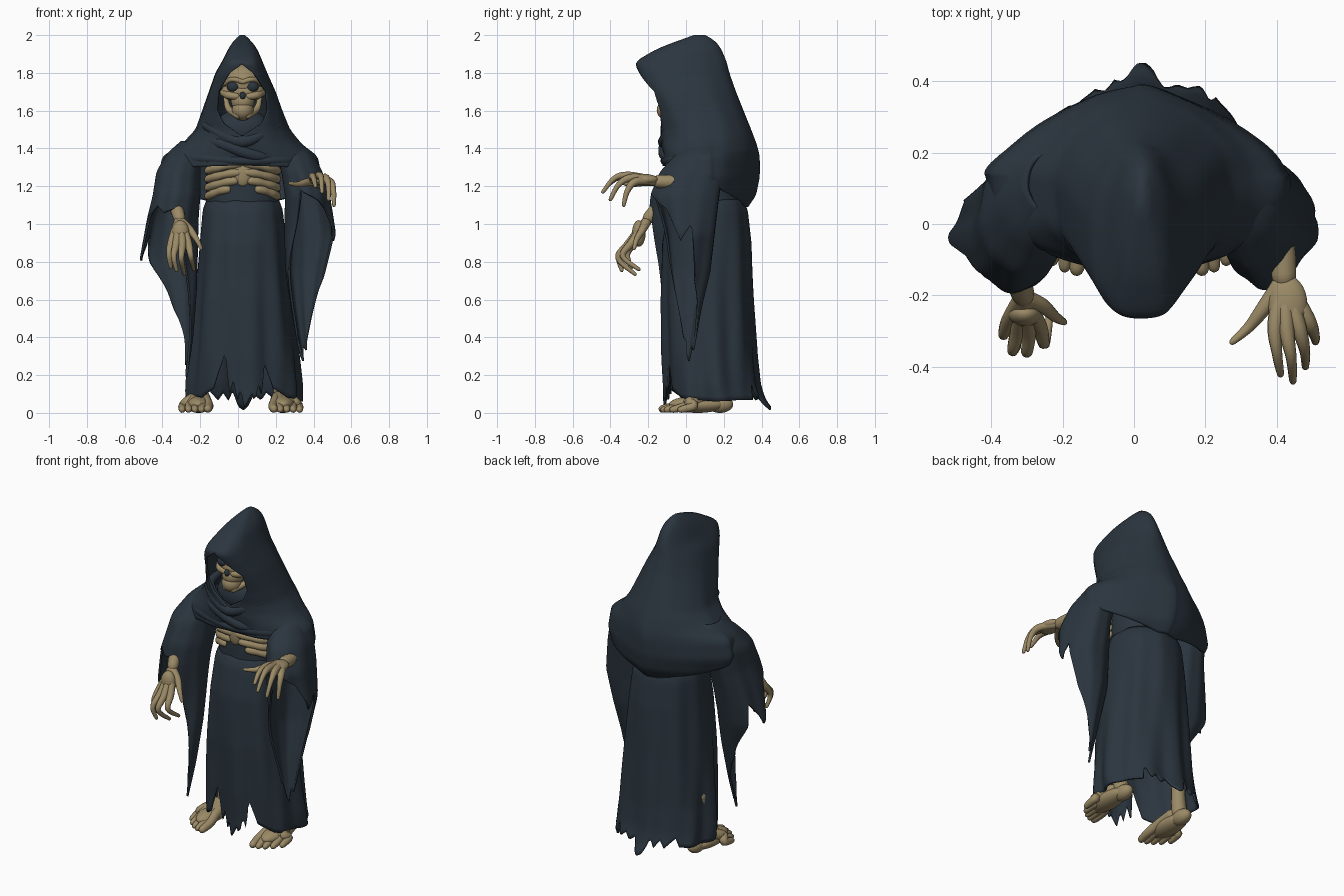
import bpy, bmesh, math
from mathutils import Vector


def material(name, rgb):
    m = bpy.data.materials.new(name)
    m.diffuse_color = (*rgb, 1)
    return m


CLOTH = material("dark slate cloth", (0.024, 0.036, 0.049))
BONE = material("old bone", (0.33, 0.255, 0.135))


def lin(tab, k):
    """Linear lookup; rows are (key, values...), keys ascending."""
    if k <= tab[0][0]:
        return tab[0][1:]
    for a, b in zip(tab, tab[1:]):
        if k <= b[0]:
            f = (k - a[0]) / (b[0] - a[0])
            return [p + (q - p) * f for p, q in zip(a[1:], b[1:])]
    return tab[-1][1:]


def soft(tab, k, d=0.018):
    d = min(d, max(0.0, tab[-1][0] - k) + 0.003)
    vals = [lin(tab, k + i * d) for i in (-1, -0.5, 0, 0.5, 1)]
    return [sum(v) / 5 for v in zip(*vals)]


def power(v, e):
    return math.copysign(abs(v) ** e, v)


def drape(name, tab, hem, top, cols=120, rows=44, amp=0.0, folds=9, front=lambda z: 2.2,
          back=lambda z: 2.0, opening=None, thick=0.012, cap=False):
    """Hanging cloth: outline table (z, x0, x1, y0, y1), hem table (degrees, z)."""
    tab, hem = sorted(tab), sorted(hem)
    bm = bmesh.new()
    grid = []
    for r in range(rows + 1):
        row = []
        for c in range(cols + 1):
            u = c / cols
            low = lin(hem, -90 + 360 * u)[0]
            t = r / rows
            z = top + (low - top) * t
            x0, x1, y0, y1 = soft(tab, z)
            rx, ry, p = (x1 - x0) / 2, (y1 - y0) / 2, front(z)
            a = 0
            if opening:
                w = min(max(lin(opening, z)[0], 0), rx * 0.98)
                a = math.asin((w / rx) ** (p / 2))
            th = -math.pi / 2 + a + (2 * math.pi - 2 * a) * u
            e = 2 / (p if math.sin(th) < 0 else back(z))
            k = 1 + amp * (0.25 + t) * (math.sin(folds * th + 2.5 * z) + 0.6 * math.sin((folds + 4) * th - 3 * z + 1))
            row.append(bm.verts.new(((x0 + x1) / 2 + rx * k * power(math.cos(th), e),
                                     (y0 + y1) / 2 + ry * k * power(math.sin(th), e), z)))
        grid.append(row)
    for r in range(rows):
        for c in range(cols):
            bm.faces.new((grid[r][c], grid[r + 1][c], grid[r + 1][c + 1], grid[r][c + 1]))
    if cap:
        bm.faces.new(grid[0][:-1])
    bmesh.ops.remove_doubles(bm, verts=bm.verts, dist=0.0008)
    bmesh.ops.recalc_face_normals(bm, faces=bm.faces)
    ob = finish(name, bm, CLOTH)
    m = ob.modifiers.new("cloth thickness", "SOLIDIFY")
    m.thickness, m.offset = thick, -1
    return ob


def finish(name, bm, mat):
    me = bpy.data.meshes.new(name)
    bm.to_mesh(me)
    bm.free()
    me.materials.append(mat)
    for p in me.polygons:
        p.use_smooth = True
    ob = bpy.data.objects.new(name, me)
    bpy.context.collection.objects.link(ob)
    return ob


def ball(name, loc, size, mat):
    bm = bmesh.new()
    bmesh.ops.create_uvsphere(bm, u_segments=28, v_segments=18, radius=1)
    bmesh.ops.scale(bm, vec=size, verts=bm.verts)
    bmesh.ops.translate(bm, vec=loc, verts=bm.verts)
    return finish(name, bm, mat)


def tube(name, pts, radii, mat, steps=6, sides=12):
    """Rounded limb swept through pts with one radius per point."""
    P = [Vector(p) for p in pts]
    path = []
    for i in range(len(P) - 1):
        a, b, c, d = P[max(i - 1, 0)], P[i], P[i + 1], P[min(i + 2, len(P) - 1)]
        for s in range(steps + (i == len(P) - 2)):
            t = s / steps
            q = 0.5 * (2 * b + (c - a) * t + (2 * a - 5 * b + 4 * c - d) * t * t + (3 * b - a - 3 * c + d) * t ** 3)
            path.append((q, radii[i] + (radii[i + 1] - radii[i]) * t))
    d0, d1 = (path[0][0] - path[1][0]).normalized(), (path[-1][0] - path[-2][0]).normalized()
    for f, k in ((0.6, 0.75), (0.9, 0.35)):
        path.insert(0, (P[0] + d0 * radii[0] * f, radii[0] * k))
        path.append((P[-1] + d1 * radii[-1] * f, radii[-1] * k))
    bm = bmesh.new()
    rings, n = [], None
    for i, (q, r) in enumerate(path):
        t = (path[min(i + 1, len(path) - 1)][0] - path[max(i - 1, 0)][0]).normalized()
        n = t.orthogonal().normalized() if n is None else (n - t * n.dot(t)).normalized()
        b = t.cross(n)
        rings.append([bm.verts.new(q + r * (n * math.cos(2 * math.pi * j / sides) + b * math.sin(2 * math.pi * j / sides)))
                      for j in range(sides)])
    for A, B in zip(rings, rings[1:]):
        for j in range(sides):
            bm.faces.new((A[j], A[(j + 1) % sides], B[(j + 1) % sides], B[j]))
    bm.faces.new(rings[0][::-1])
    bm.faces.new(rings[-1])
    bmesh.ops.recalc_face_normals(bm, faces=bm.faces)
    return finish(name, bm, mat)


# Hood flowing into the shoulder cape
drape("hood_and_cape",
      [(2.0, .01, .035, .045, .1), (1.975, -.02, .065, -.03, .15), (1.93, -.05, .1, -.15, .185),
       (1.86, -.085, .13, -.27, .215), (1.8, -.12, .155, -.255, .23), (1.7, -.155, .2, -.205, .265),
       (1.6, -.19, .235, -.155, .305), (1.5, -.225, .275, -.135, .345), (1.42, -.3, .34, -.135, .375),
       (1.36, -.4, .42, -.125, .39), (1.25, -.42, .44, -.12, .39), (1.15, -.37, .41, -.1, .37),
       (1.08, -.24, .29, -.05, .32)],
      [(-90, 1.31), (-45, 1.3), (0, 1.22), (45, 1.13), (70, 1.09), (110, 1.09), (135, 1.13), (180, 1.22),
       (225, 1.3), (270, 1.31)],
      2.0, rows=60, amp=.008, folds=8, front=lambda z: 2.2 + min(max((z - 1.45) * 5, 0), .8),
      back=lambda z: 1.4 + min(max((z - 1.36) * 4, 0), .5),
      opening=[(1.465, 0), (1.53, .1), (1.6, .135), (1.7, .13), (1.8, .06), (1.845, 0)], cap=True)
# Rolled folds of the cowl and the cloth under the chin
tube("cowl_fold_upper", [(-.165, .1, 1.56), (-.16, -.05, 1.52), (.02, -.115, 1.435), (.2, -.05, 1.52), (.215, .1, 1.56)],
     [.015, .03, .034, .03, .015], CLOTH)
tube("cowl_fold_cross", [(-.22, 0, 1.46), (-.09, -.1, 1.425), (.1, -.105, 1.36), (.3, 0, 1.35)],
     [.015, .032, .032, .02], CLOTH)
tube("cowl_fold_lower", [(-.34, .06, 1.34), (-.22, -.06, 1.35), (.02, -.11, 1.335), (.25, -.06, 1.34), (.36, .06, 1.34)],
     [.02, .03, .025, .03, .02], CLOTH)
ball("neck_cloth", (.022, .0, 1.5), (.15, .1, .11), CLOTH)
# Inner body and ragged skirt
drape("torso", [(1.0, -.17, .22, -.07, .3), (1.3, -.17, .22, -.06, .3), (1.5, -.1, .15, -.03, .25)],
      [(-90, 1.0), (270, 1.0)], 1.5, cols=48, rows=12)
drape("skirt",
      [(1.13, -.165, .215, -.06, .3), (1.08, -.185, .235, -.09, .325), (.9, -.2, .255, -.125, .345),
       (.6, -.225, .285, -.13, .355), (.3, -.25, .315, -.12, .37), (.15, -.265, .33, -.11, .385),
       (.07, -.265, .33, -.11, .41), (.02, -.265, .33, -.11, .45)],
      [(-90, .03), (-84, .1), (-81, .06), (-77, .16), (-74, .1), (-69, .27), (-60, .13), (-40, .08), (0, .06),
       (30, .07), (50, .07), (55, .16), (61, .08), (68, .11), (73, .07), (80, .1), (86, .04), (90, .02), (95, .04),
       (101, .12), (106, .07), (112, .11), (118, .07), (130, .13), (136, .08), (180, .07), (220, .08), (240, .13),
       (251, .32), (256, .1), (260, .17), (264, .07), (267, .13), (270, .03)],
      1.13, cols=180, amp=.03, folds=8, back=lambda z: 2.1)

# Sleeves with long torn tails
drape("sleeve_left",
      [(1.44, -.3, -.17, .04, .2), (1.38, -.37, -.19, -.04, .21), (1.28, -.43, -.2, -.13, .2),
       (1.15, -.45, -.2, -.18, .17), (1.03, -.48, -.21, -.19, .14), (.8, -.525, -.215, -.165, .09),
       (.65, -.45, -.22, -.16, .05), (.4, -.38, -.24, -.16, -.02), (.18, -.34, -.27, -.16, -.08)],
      [(-90, 1.08), (-70, 1.0), (-50, .7), (-30, .42), (-15, .3), (5, .2), (20, .19), (30, .28), (40, .25), (55, .35),
       (75, .45), (100, .55), (125, .75), (145, .95), (168, .86), (178, .8), (188, .84), (200, 1.04), (225, 1.1),
       (245, 1.06), (270, 1.08)],
      1.44, amp=.03, folds=5)
drape("sleeve_right",
      [(1.44, .19, .31, .04, .2), (1.38, .2, .39, -.04, .21), (1.28, .23, .445, -.13, .2),
       (1.15, .25, .485, -.18, .18), (.95, .245, .515, -.14, .155), (.75, .25, .47, -.12, .13),
       (.55, .28, .43, -.1, .08), (.27, .33, .4, -.07, .03)],
      [(-90, 1.16), (-60, 1.12), (-40, 1.08), (-22, .98), (-12, .91), (-4, .95), (8, 1.0), (22, .72), (45, .6),
       (70, .45), (95, .33), (115, .35), (130, .27), (150, .3), (165, .38), (180, .4), (195, .52), (210, .66),
       (230, .9), (242, 1.02), (255, 1.18), (270, 1.16)],
      1.44, amp=.03, folds=5)

# Skull
CX = .025
ball("cranium", (CX, -.02, 1.745), (.112, .115, .105), BONE)
ball("face", (CX, -.055, 1.7), (.116, .08, .055), BONE)
ball("upper_jaw", (CX, -.085, 1.65), (.062, .065, .06), BONE)
ball("lower_jaw", (CX, -.095, 1.603), (.058, .06, .055), BONE)
ball("nose_hole", (CX, -.144, 1.68), (.016, .014, .02), CLOTH)
for s, side in ((-1, "left"), (1, "right")):
    tube("cheekbone_" + side, [(CX + s * .03, -.125, 1.675), (CX + s * .075, -.11, 1.682), (CX + s * .105, -.06, 1.695)],
         [.018, .021, .018], BONE)
    tube("jaw_branch_" + side, [(CX + s * .09, -.03, 1.67), (CX + s * .075, -.06, 1.61), (CX + s * .025, -.12, 1.575)],
         [.012, .017, .02], BONE)
    ball("eye_socket_" + side, (CX + s * .052, -.117, 1.727), (.032, .022, .028), CLOTH)
    tube("brow_" + side, [(CX, -.132, 1.752), (CX + s * .055, -.126, 1.766), (CX + s * .1, -.08, 1.74)],
         [.013, .014, .012], BONE)

# Rib cage
ball("breastbone", (CX, -.062, 1.27), (.045, .02, .07), BONE)
for s, side in ((-1, "left"), (1, "right")):
    for i in range(4):
        z, inner = 1.318 - .045 * i, .01 + .008 * i * i
        pts = []
        for j in range(5):
            x = inner + (.182 - inner) * j / 4
            pts.append((CX + s * x, .115 - .178 * math.sqrt(1 - (x / .2) ** 2), z - .035 * (j / 4) ** 1.5))
        tube(f"rib_{side}_{i}", pts, [.022, .023, .02, .023, .022], BONE, steps=3)


def hand(side, arm, arm_r, palm, palm_size, knuckles, bends, tips, thumb):
    """Forearm, palm, four fingers and a thumb."""
    tube("forearm_" + side, arm, arm_r, BONE)
    wrist = Vector(arm[-1])
    ball("palm_" + side, palm, palm_size, BONE)
    for i, (k, b, t) in enumerate(zip(knuckles, bends, tips)):
        tube(f"finger_{side}_{i}", [wrist, k, b, t], [.024, .022, .015, .01], BONE, steps=5, sides=10)
    tube("thumb_" + side, thumb, [.026, .021, .015, .009], BONE, steps=5, sides=10)


hand("left", [(-.35, .02, 1.25), (-.34, -.1, 1.14), (-.31, -.2, 1.03)], [.045, .04, .032],
     (-.305, -.25, .95), (.047, .036, .07),
     [(-.35, -.27, .91), (-.325, -.295, .9), (-.295, -.3, .9), (-.265, -.285, .905)],
     [(-.365, -.31, .84), (-.34, -.355, .83), (-.3, -.36, .82), (-.25, -.335, .83)],
     [(-.355, -.29, .77), (-.325, -.34, .755), (-.285, -.27, .735), (-.235, -.25, .76)],
     [(-.3, -.21, 1.01), (-.255, -.23, .97), (-.22, -.26, .92), (-.195, -.275, .87)])
hand("right", [(.37, .06, 1.2), (.41, -.06, 1.22), (.42, -.15, 1.225)], [.045, .04, .035],
     (.43, -.225, 1.235), (.055, .08, .03),
     [(.395, -.28, 1.25), (.427, -.295, 1.255), (.46, -.285, 1.245), (.485, -.265, 1.225)],
     [(.4, -.36, 1.245), (.44, -.375, 1.245), (.478, -.355, 1.21), (.505, -.31, 1.175)],
     [(.41, -.42, 1.2), (.445, -.44, 1.17), (.48, -.4, 1.13), (.508, -.33, 1.1)],
     [(.41, -.17, 1.225), (.36, -.24, 1.22), (.32, -.29, 1.21), (.275, -.33, 1.215)])

# Bare feet
for side, s, cx in (("left", -1, -.2), ("right", 1, .23)):
    tube("shin_" + side, [(cx, .15, .35), (cx, .15, .2), (cx, .16, .08)], [.042, .04, .045], BONE)
    ball("heel_" + side, (cx, .18, .045), (.044, .07, .045), BONE)
    ball("instep_" + side, (cx + s * .01, .06, .045), (.064, .15, .045), BONE)
    for i in range(5):
        tx = cx + s * (-.045 + .034 * i)
        ty = -.125 + .006 * i * i
        r = .021 if i == 0 else .017
        tube(f"toe_{side}_{i}", [(cx + s * (-.02 + .012 * i), .12, .08), (tx * .7 + cx * .3, .02, .06),
                                 (tx, ty + .07, .036), (tx + s * .005, ty, r)], [.034, .03, .025, r], BONE, steps=5)
